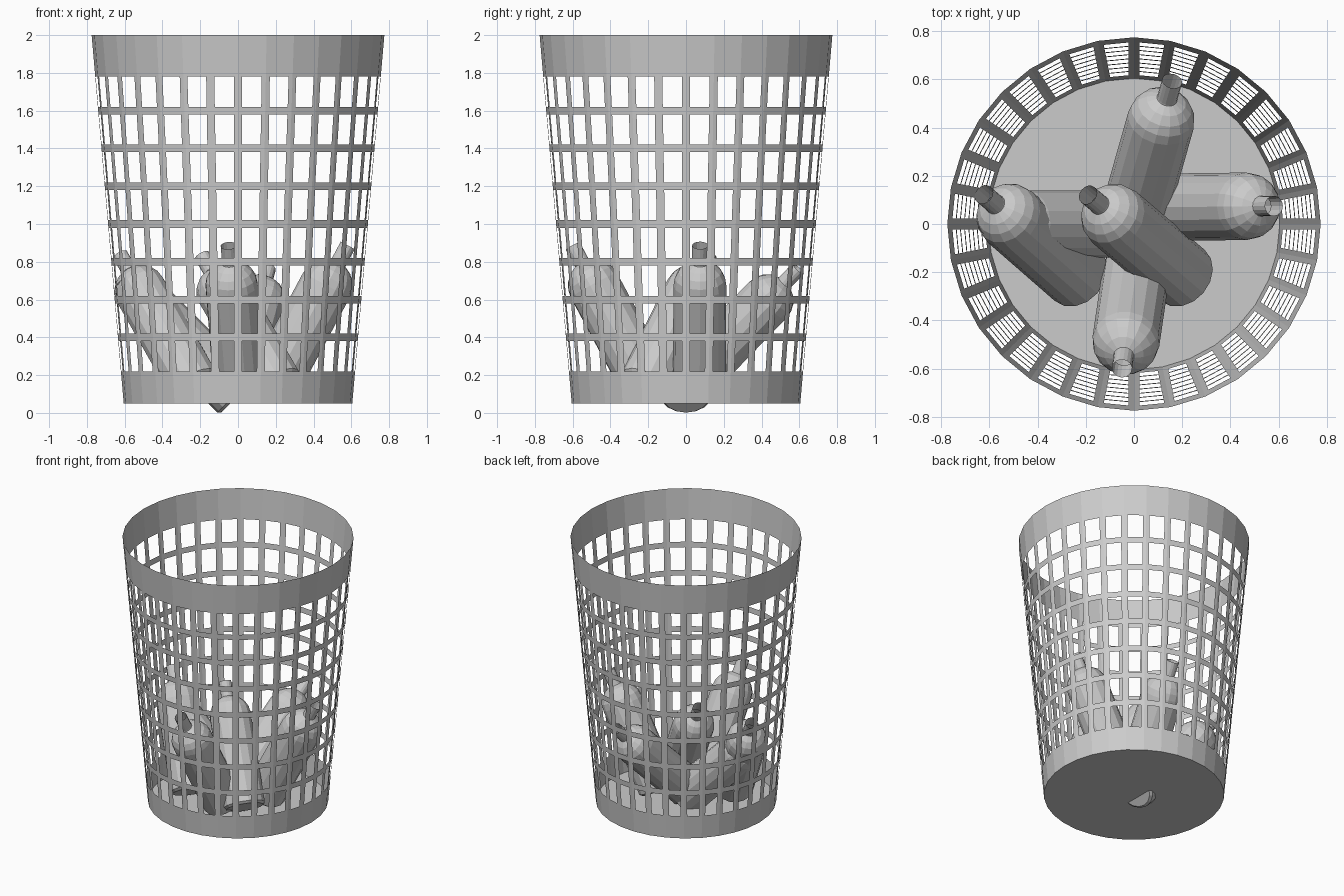
import bpy, bmesh, math
from mathutils import Vector

cube = bpy.data.objects.get("Cube")
if cube:
    bpy.data.objects.remove(cube)

grey = bpy.data.materials.new("plain_grey")
grey.use_nodes = True
COLOUR = (0.6, 0.6, 0.6, 1)
grey.diffuse_color = COLOUR
grey.node_tree.nodes["Principled BSDF"].inputs["Base Color"].default_value = COLOUR

SIDES = 32
FLOOR_Z, TOP_Z = 0.05, 2.0
FLOOR_R, TOP_R = 0.605, 0.775
RIB_HALF = 0.022


def finish(bm, name):
    bmesh.ops.remove_doubles(bm, verts=bm.verts, dist=0.0005)
    mesh = bpy.data.meshes.new(name)
    bm.to_mesh(mesh)
    bm.free()
    mesh.materials.append(grey)
    obj = bpy.data.objects.new(name, mesh)
    bpy.context.collection.objects.link(obj)
    return obj


def corner(i, z):
    r = FLOOR_R + (TOP_R - FLOOR_R) * (z - FLOOR_Z) / (TOP_Z - FLOOR_Z)
    a = 2 * math.pi * i / SIDES
    return Vector((r * math.cos(a), r * math.sin(a), z))


# Basket wall: every flat side is a strip of panels with eight openings
levels = [FLOOR_Z]
for row in range(8):
    levels += [0.22 + 0.2 * row, 0.38 + 0.2 * row]
levels.append(TOP_Z)

bm = bmesh.new()
for i in range(SIDES):
    grid = []
    for z in levels:
        a, b = corner(i, z), corner(i + 1, z)
        f = RIB_HALF / (b - a).length
        grid.append([bm.verts.new(a.lerp(b, t)) for t in (0, f, 1 - f, 1)])
    for j in range(len(levels) - 1):
        for k in range(3):
            if k == 1 and j % 2 == 1:
                continue
            bm.faces.new((grid[j][k], grid[j][k + 1],
                          grid[j + 1][k + 1], grid[j + 1][k]))
finish(bm, "basket_wall")

# Basket floor
bm = bmesh.new()
bm.faces.new([bm.verts.new(corner(i, FLOOR_Z)) for i in reversed(range(SIDES))])
finish(bm, "basket_floor")


# Bottle: turned profile with a domed shoulder and an open neck
BODY_R, NECK_R, BODY_H, LENGTH = 0.14, 0.042, 0.63, 0.87
profile = [(0.125, 0), (BODY_R, 0.015), (BODY_R, BODY_H)]
for step in range(1, 5):
    a = math.radians(18 * step)
    profile.append((BODY_R * math.cos(a), BODY_H + BODY_R * math.sin(a)))
profile += [(NECK_R, BODY_H + 0.138), (NECK_R, LENGTH)]


def bottle(name, base, neck_end, sides=16):
    base = Vector(base)
    turn = (Vector(neck_end) - base).to_track_quat('Z', 'Y')
    bm = bmesh.new()
    rings = []
    for r, h in profile:
        ring = []
        for s in range(sides):
            a = 2 * math.pi * s / sides
            p = Vector((r * math.cos(a), r * math.sin(a), h))
            ring.append(bm.verts.new(base + turn @ p))
        rings.append(ring)
    bm.faces.new(list(reversed(rings[0])))
    for low, high in zip(rings, rings[1:]):
        for s in range(sides):
            n = (s + 1) % sides
            bm.faces.new((low[s], low[n], high[n], high[s]))
    finish(bm, name)


bottle("left_bottle", (0.17, 0.07, 0.12), (0.58, 0.075, 0.885))
bottle("back_bottle", (-0.01, 0.0, 0.15), (0.16, 0.6, 0.77))
bottle("right_bottle", (0.0, 0.0, 0.09), (-0.63, 0.0, 0.72))
bottle("front_bottle", (0.01, -0.19, 0.12), (-0.05, -0.6, 0.885))
bottle("middle_bottle", (0.21, -0.22, 0.14), (-0.19, 0.12, 0.83))
bottle("side_bottle", (-0.23, -0.22, 0.14), (-0.62, 0.12, 0.83))
